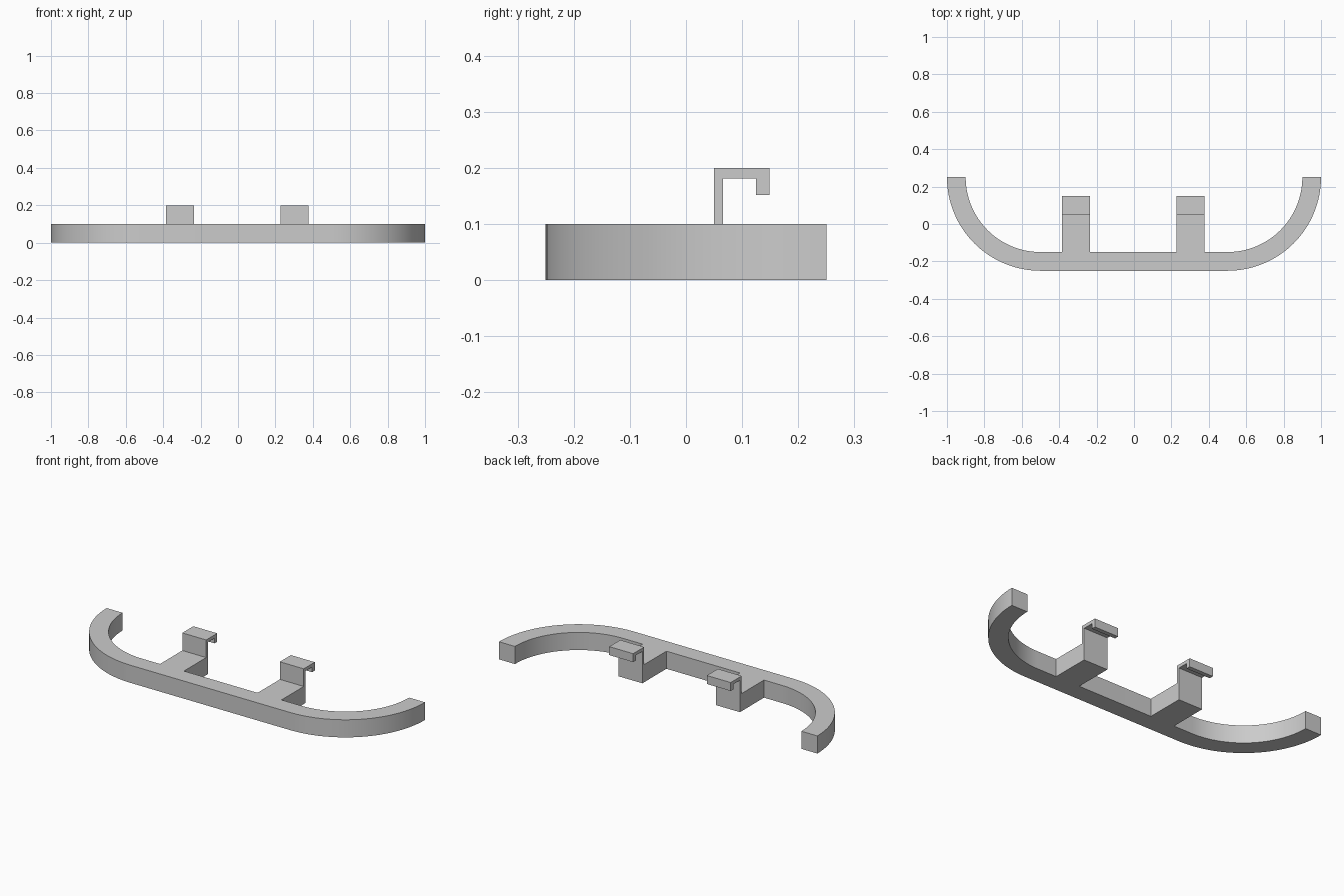
import bpy, bmesh
from math import sin, cos, pi

cube = bpy.data.objects.get("Cube")
if cube:
    bpy.data.objects.remove(cube, do_unlink=True)

grey = bpy.data.materials.new("plain grey")
grey.use_nodes = True
colour = (0.6, 0.6, 0.6, 1)
grey.diffuse_color = colour
grey.node_tree.nodes["Principled BSDF"].inputs["Base Color"].default_value = colour


def extrude_outline(name, outline, direction):
    """Solid made by sweeping a closed flat outline along a direction."""
    bm = bmesh.new()
    face = bm.faces.new([bm.verts.new(p) for p in outline])
    swept = bmesh.ops.extrude_face_region(bm, geom=[face])["geom"]
    verts = [v for v in swept if isinstance(v, bmesh.types.BMVert)]
    bmesh.ops.translate(bm, verts=verts, vec=direction)
    bmesh.ops.recalc_face_normals(bm, faces=bm.faces)
    mesh = bpy.data.meshes.new(name)
    bm.to_mesh(mesh)
    bm.free()
    mesh.materials.append(grey)
    obj = bpy.data.objects.new(name, mesh)
    bpy.context.collection.objects.link(obj)
    return obj


HEIGHT, STEPS = 0.1, 32


def u_path(radius):
    """Two quarter arcs joined by a straight run, from left tip to right tip."""
    quarter = [(0.5 + radius * cos(a), 0.25 - radius * sin(a), 0)
               for a in (pi / 2 * i / STEPS for i in range(STEPS + 1))]
    return quarter + [(-x, y, z) for x, y, z in reversed(quarter)]


# Curved rail
rail = extrude_outline("rail", u_path(0.5) + u_path(0.4)[::-1], (0, 0, HEIGHT))
bpy.context.view_layer.objects.active = rail
rail.select_set(True)
bpy.ops.object.shade_smooth_by_angle(angle=pi / 6)

# Arms with an upright post and a hooked top, drawn as (y, z)
bracket = [(-0.15, 0), (0.066, 0), (0.066, 0.181), (0.125, 0.181), (0.125, 0.152),
           (0.149, 0.152), (0.149, 0.2), (0.05, 0.2), (0.05, HEIGHT), (-0.15, HEIGHT)]
for name, x in (("right_bracket", -0.385), ("left_bracket", 0.228)):
    extrude_outline(name, [(x, y, z) for y, z in bracket], (0.15, 0, 0))
